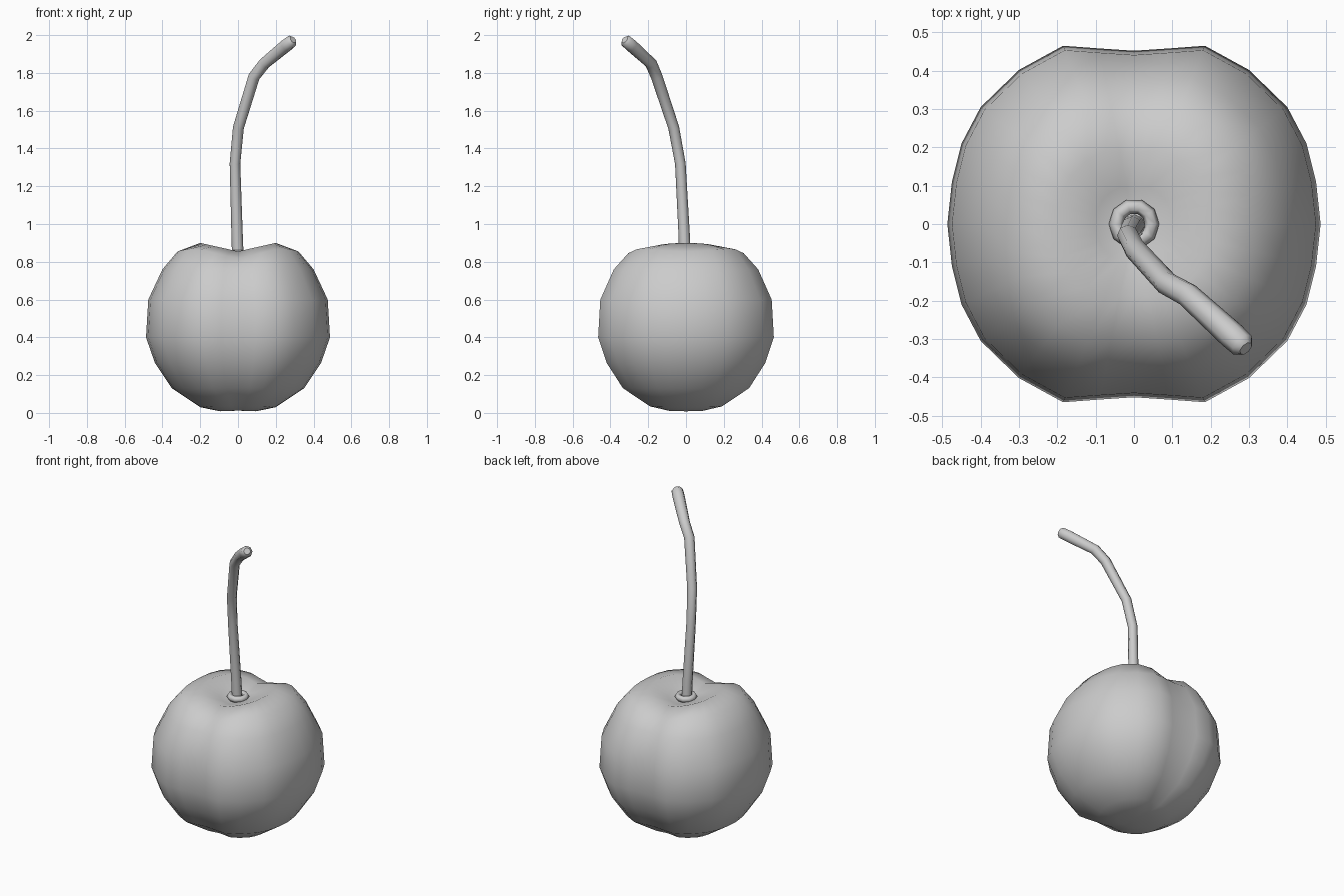
import bpy, bmesh, math

if "Cube" in bpy.data.objects:
    bpy.data.objects.remove(bpy.data.objects["Cube"])

# Fruit body: lathed profile with a creased, slightly squarish outline
profile = [(0.095, 0.004), (0.2, 0.03), (0.35, 0.13), (0.44, 0.265), (0.487, 0.4),
           (0.475, 0.6), (0.40, 0.76), (0.32, 0.855), (0.2, 0.90), (0.1, 0.875)]
quarter = [(0.487, 0.0), (0.475, 0.11), (0.45, 0.21), (0.40, 0.305),
           (0.30, 0.402), (0.185, 0.465), (0.09, 0.458), (0.0, 0.452)]
half = quarter + [(-x, y) for x, y in quarter[-2::-1]]
outline = half[:-1] + [(-x, -y) for x, y in half[:-1]]


def crease(x, z):
    """Saddle running across the top and bottom along x = 0."""
    v = max(0.0, 1 - abs(x) / 0.2)
    if z > 0.5:
        return z - 0.045 * v * min(1, max(0, (z - 0.8) / 0.07))
    return z + 0.009 * v * max(0, 1 - z / 0.2)


bm = bmesh.new()
rings = []
for r, z in profile:
    ring = []
    for ox, oy in outline:
        x, y = ox * r / 0.487, oy * r / 0.487
        lump = 0.012 * math.sin(2 * math.atan2(y, x)) ** 2 if z == 0.855 else 0
        ring.append(bm.verts.new((x, y, crease(x, z + lump))))
    rings.append(ring)
n = len(outline)
for a, b in zip(rings, rings[1:]):
    for i in range(n):
        j = (i + 1) % n
        bm.faces.new((a[i], a[j], b[j], b[i]))
bottom = bm.verts.new((0, 0, 0.012))
top = bm.verts.new((0, 0, 0.82))
for i in range(n):
    j = (i + 1) % n
    bm.faces.new((bottom, rings[0][j], rings[0][i]))
    bm.faces.new((top, rings[-1][i], rings[-1][j]))
bmesh.ops.recalc_face_normals(bm, faces=bm.faces)
mesh = bpy.data.meshes.new("fruit")
bm.to_mesh(mesh)
bm.free()
mesh.shade_smooth()
bpy.context.collection.objects.link(bpy.data.objects.new("fruit", mesh))

# Collar where the stem meets the fruit
bpy.ops.mesh.primitive_torus_add(major_segments=10, minor_segments=6, major_radius=0.047,
                                 minor_radius=0.019, location=(0, 0, 0.845))
bpy.context.object.name = "stem_collar"
bpy.ops.object.shade_smooth()

# Bent stem with a small knob at the tip: x, y, z, radius
path = [(0, -0.005, 0.80, 0.031), (-0.005, -0.01, 0.95, 0.030), (-0.016, -0.03, 1.32, 0.028),
        (0.002, -0.065, 1.51, 0.029), (0.085, -0.155, 1.78, 0.031),
        (0.14, -0.185, 1.85, 0.032), (0.255, -0.29, 1.945, 0.036),
        (0.283, -0.316, 1.968, 0.034), (0.292, -0.325, 1.976, 0.020)]
curve = bpy.data.curves.new("stem", 'CURVE')
curve.dimensions = '3D'
curve.bevel_depth = 1.0
curve.bevel_resolution = 2
curve.use_fill_caps = True
spline = curve.splines.new('POLY')
spline.points.add(len(path) - 1)
for p, (x, y, z, r) in zip(spline.points, path):
    p.co = (x, y, z, 1)
    p.radius = r
stem = bpy.data.objects.new("stem", curve)
bpy.context.collection.objects.link(stem)
bpy.ops.object.select_all(action='DESELECT')
stem.select_set(True)
bpy.context.view_layer.objects.active = stem
bpy.ops.object.convert(target='MESH')
bpy.ops.object.shade_smooth_by_angle(angle=math.radians(50))
